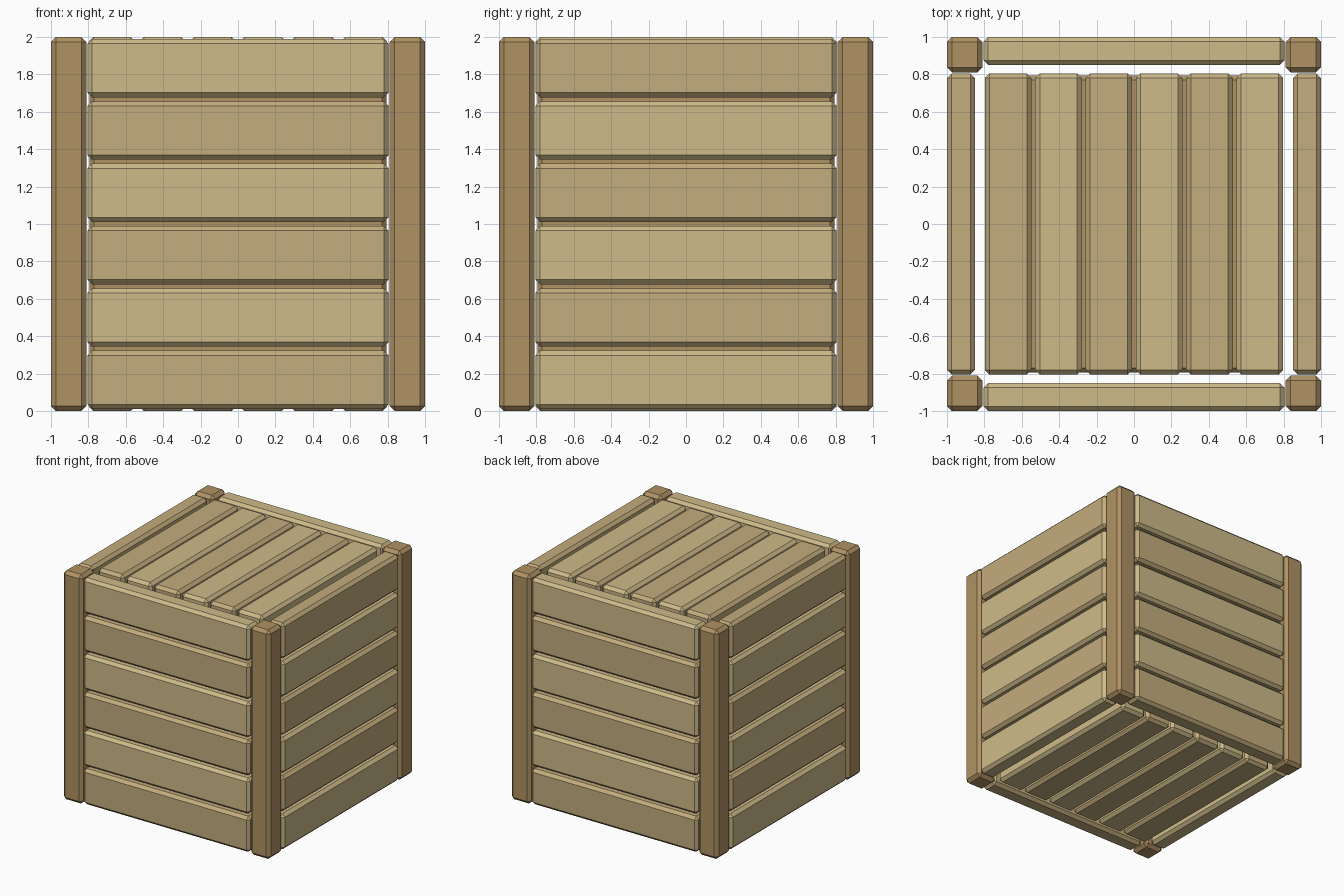
import bpy, bmesh
from mathutils import Vector

if "Cube" in bpy.data.objects:
    bpy.data.objects.remove(bpy.data.objects["Cube"])


def material(name, rgb):
    lin = [((c / 255 + 0.055) / 1.055) ** 2.4 for c in rgb]
    m = bpy.data.materials.new(name)
    m.diffuse_color = (*lin, 1)
    m.use_nodes = True
    m.node_tree.nodes["Principled BSDF"].inputs["Base Color"].default_value = m.diffuse_color
    return m


LIGHT = material("light_wood", (206, 187, 138))
DARK = material("dark_wood", (196, 173, 126))
POST = material("post_wood", (176, 146, 100))


def block(name, lo, hi, mat, chamfer=0.025):
    """Box between two corners with every edge chamfered."""
    lo, hi = Vector(lo), Vector(hi)
    size = hi - lo
    bm = bmesh.new()
    bmesh.ops.create_cube(bm, size=1)
    for v in bm.verts:
        v.co = Vector(a * b for a, b in zip(v.co, size))
    bmesh.ops.bevel(bm, geom=bm.edges[:], offset=chamfer, segments=1,
                    affect='EDGES')
    bmesh.ops.recalc_face_normals(bm, faces=bm.faces[:])
    me = bpy.data.meshes.new(name)
    bm.to_mesh(me)
    bm.free()
    me.materials.append(mat)
    ob = bpy.data.objects.new(name, me)
    ob.location = (lo + hi) / 2
    bpy.context.collection.objects.link(ob)
    return ob


LEN = 0.805     # half length of the boards
THICK = 0.15    # board thickness

# corner posts
for sx, nx in ((-1, "left"), (1, "right")):
    for sy, ny in ((-1, "front"), (1, "back")):
        x, y = sorted((sx, sx * 0.81)), sorted((sy, sy * 0.81))
        block(f"post_{ny}_{nx}", (x[0], y[0], 0), (x[1], y[1], 2), POST, 0.027)

# horizontal boards on the four walls
for i in range(6):
    zc = 1 / 6 + i / 3
    z0, z1 = zc - 0.156, zc + 0.156
    for s, ny, nx in ((-1, "front", "left"), (1, "back", "right")):
        a, b = sorted((s, s * (1 - THICK)))
        block(f"{ny}_board_{i + 1}", (-LEN, a, z0), (LEN, b, z1),
              LIGHT if i % 2 else DARK)
        block(f"{nx}_board_{i + 1}", (a, -LEN, z0), (b, LEN, z1),
              DARK if i % 2 else LIGHT)

# lid and floor slats running front to back
for i in range(6):
    xc = (i - 2.5) * 0.269
    for name, z in (("floor", 0), ("lid", 2 - THICK)):
        block(f"{name}_slat_{i + 1}", (xc - 0.125, -LEN, z),
              (xc + 0.125, LEN, z + THICK), LIGHT if i % 2 else DARK)

# inner box seen through the gaps
block("inner_box", (-0.795, -0.795, 0.205), (0.795, 0.795, 1.795), POST)
